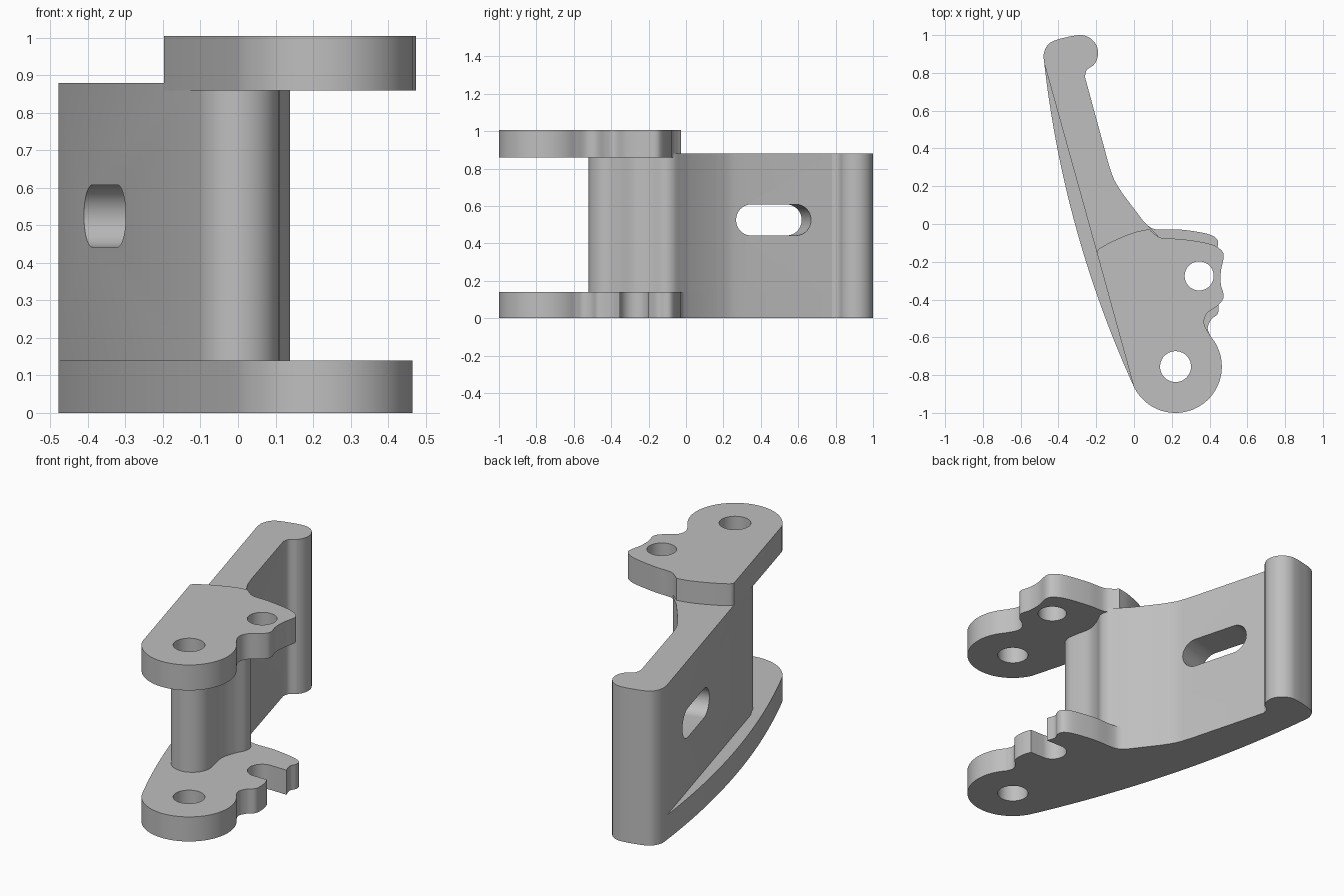
import bpy
from math import cos, sin, radians, atan2
from mathutils import Vector

if "Cube" in bpy.data.objects:
    bpy.data.objects.remove(bpy.data.objects["Cube"], do_unlink=True)

GREY = (0.52, 0.52, 0.52, 1)
metal = bpy.data.materials.new("plain grey")
metal.diffuse_color = GREY
metal.use_nodes = True
metal.node_tree.nodes["Principled BSDF"].inputs["Base Color"].default_value = GREY


def arc(cx, cy, r, start, end, steps=24):
    """Points along a circular arc, angles in degrees."""
    angles = [radians(start + (end - start) * i / steps) for i in range(steps + 1)]
    return [(cx + r * cos(a), cy + r * sin(a)) for a in angles]


def spline(points, steps=6):
    """Smooth open curve through the points."""
    p = [Vector(q) for q in points]
    p = [2 * p[0] - p[1]] + p + [2 * p[-1] - p[-2]]
    out = []
    for a, b, c, d in zip(p, p[1:], p[2:], p[3:]):
        for i in range(steps):
            t = i / steps
            out.append(0.5 * (2 * b + (c - a) * t + (2 * a - 5 * b + 4 * c - d) * t ** 2
                              + (3 * b - a - 3 * c + d) * t ** 3))
    return [tuple(v) for v in out] + [tuple(points[-1])]


def extrude(name, outline, low, high):
    """Solid prism from a flat outline."""
    pts = []
    for q in outline:
        if not pts or (Vector(q) - Vector(pts[-1])).length > 1e-4:
            pts.append(q)
    if (Vector(pts[0]) - Vector(pts[-1])).length < 1e-4:
        pts.pop()
    area = sum(a[0] * b[1] - b[0] * a[1] for a, b in zip(pts, pts[1:] + pts[:1]))
    if area < 0:
        pts.reverse()
    n = len(pts)
    verts = [(x, y, z) for z in (low, high) for x, y in pts]
    faces = [list(range(n))[::-1], list(range(n, 2 * n))]
    faces += [(i, (i + 1) % n, (i + 1) % n + n, i + n) for i in range(n)]
    mesh = bpy.data.meshes.new(name)
    mesh.from_pydata(verts, [], faces)
    mesh.materials.append(metal)
    obj = bpy.data.objects.new(name, mesh)
    bpy.context.collection.objects.link(obj)
    return obj


def cut(obj, cutter):
    """Subtract the cutter, then discard it."""
    mod = obj.modifiers.new("cut", "BOOLEAN")
    mod.operation = "DIFFERENCE"
    mod.solver = "EXACT"
    mod.object = cutter
    cutter.hide_render = True
    bpy.context.view_layer.objects.active = obj
    bpy.ops.object.modifier_apply(modifier=mod.name)
    bpy.data.objects.remove(cutter, do_unlink=True)


def smooth(obj):
    bpy.ops.object.select_all(action="DESELECT")
    obj.select_set(True)
    bpy.context.view_layer.objects.active = obj
    bpy.ops.object.shade_smooth_by_angle(angle=radians(28))


# Shared layout
PIVOT = (0.22, -0.755)
PIN = (0.345, -0.275)
TIP, HEEL = Vector((-0.475, 0.85)), Vector((0.0, -0.86))
chord = (HEEL - TIP).normalized()
normal = Vector((-chord.y, chord.x))


def on_chord(y):
    return tuple(TIP.lerp(HEEL, (y - TIP.y) / (HEEL.y - TIP.y)))


# Rounded arm end and the inner face of the arm
arm_edge = spline([TIP, (-0.478, 0.9), (-0.455, 0.95), (-0.41, 0.975), (-0.33, 0.995)])
arm_edge += arc(-0.285, 0.905, 0.095, 95, -45)
arm_edge += spline([(-0.218, 0.838), (-0.25, 0.815), (-0.26, 0.78)])
arm_edge += spline([(-0.135, 0.32), (-0.105, 0.235), (-0.06, 0.16)])
arm_edge += [(0.05, 0.015)]

# Lobe around the pivot, shared by both plates
lobe = arc(*PIVOT, 0.245, 41, -155, 48)

# Lower plate with bowed outer edge and open pin notch
lower = arm_edge + spline([(0.05, 0.015), (0.09, -0.02), (0.14, -0.03), (0.25, -0.03),
                           (0.38, -0.05), (0.435, -0.075), (0.445, -0.11), (0.43, -0.15),
                           (0.445, -0.2)])
lower += arc(*PIN, 0.077, 90, 270)
lower += spline([(0.43, -0.352), (0.445, -0.4), (0.445, -0.47), (0.41, -0.505),
                 (0.39, -0.55), lobe[0]])
lower += lobe
start = Vector(lobe[-1])
for i in range(1, 32):
    t = i / 32
    lower.append(tuple(start.lerp(TIP, t) - normal * (-0.28 * t * (1 - t))
                       if normal.x < 0 else start.lerp(TIP, t) - normal * (0.28 * t * (1 - t))))
lower_plate = extrude("lower_plate", lower, 0, 0.14)

# Arm and column web between the plates
web = arm_edge + spline([(0.05, 0.015), (0.09, -0.025), (0.13, -0.07), (0.137, -0.12),
                         (0.105, -0.19), (0.085, -0.27), (0.1, -0.35), (0.11, -0.41)])
web += arc(0.0, -0.41, 0.11, 0, -165)
web += [on_chord(-0.4)]
arm_web = extrude("arm_web", web, 0.14, 0.88)

# Upper plate
upper = [on_chord(-0.18)]
upper += spline([on_chord(-0.15), (-0.18, -0.128), (-0.1, -0.085), (0.0, -0.045), (0.08, -0.027)])
upper += spline([(0.08, -0.027), (0.105, -0.05), (0.15, -0.075), (0.25, -0.08), (0.38, -0.1),
                 (0.445, -0.125), (0.475, -0.165), (0.46, -0.25), (0.46, -0.32),
                 (0.475, -0.385), (0.445, -0.43), (0.385, -0.475), (0.372, -0.53), lobe[0]])
upper += lobe
upper_plate = extrude("upper_plate", upper, 0.86, 1.005)

# Pivot and pin holes
for plate in (lower_plate, upper_plate):
    cut(plate, extrude("pivot_cutter", arc(*PIVOT, 0.082, 0, 360, 40), -0.2, 1.2))
cut(upper_plate, extrude("pin_cutter", arc(*PIN, 0.077, 0, 360, 40), -0.2, 1.2))

# Long slot through the arm, square to its flat outer face
slot = arc(0.125, 0, 0.083, -90, 90) + arc(-0.125, 0, 0.083, 90, 270)
slot_cutter = extrude("slot_cutter", slot, -0.5, 0.5)
slot_cutter.rotation_euler = (radians(90), 0, atan2(chord.y, chord.x))
slot_cutter.location = (-0.355, 0.418, 0.525)
bpy.context.view_layer.update()
cut(arm_web, slot_cutter)

for part in (lower_plate, arm_web, upper_plate):
    smooth(part)
